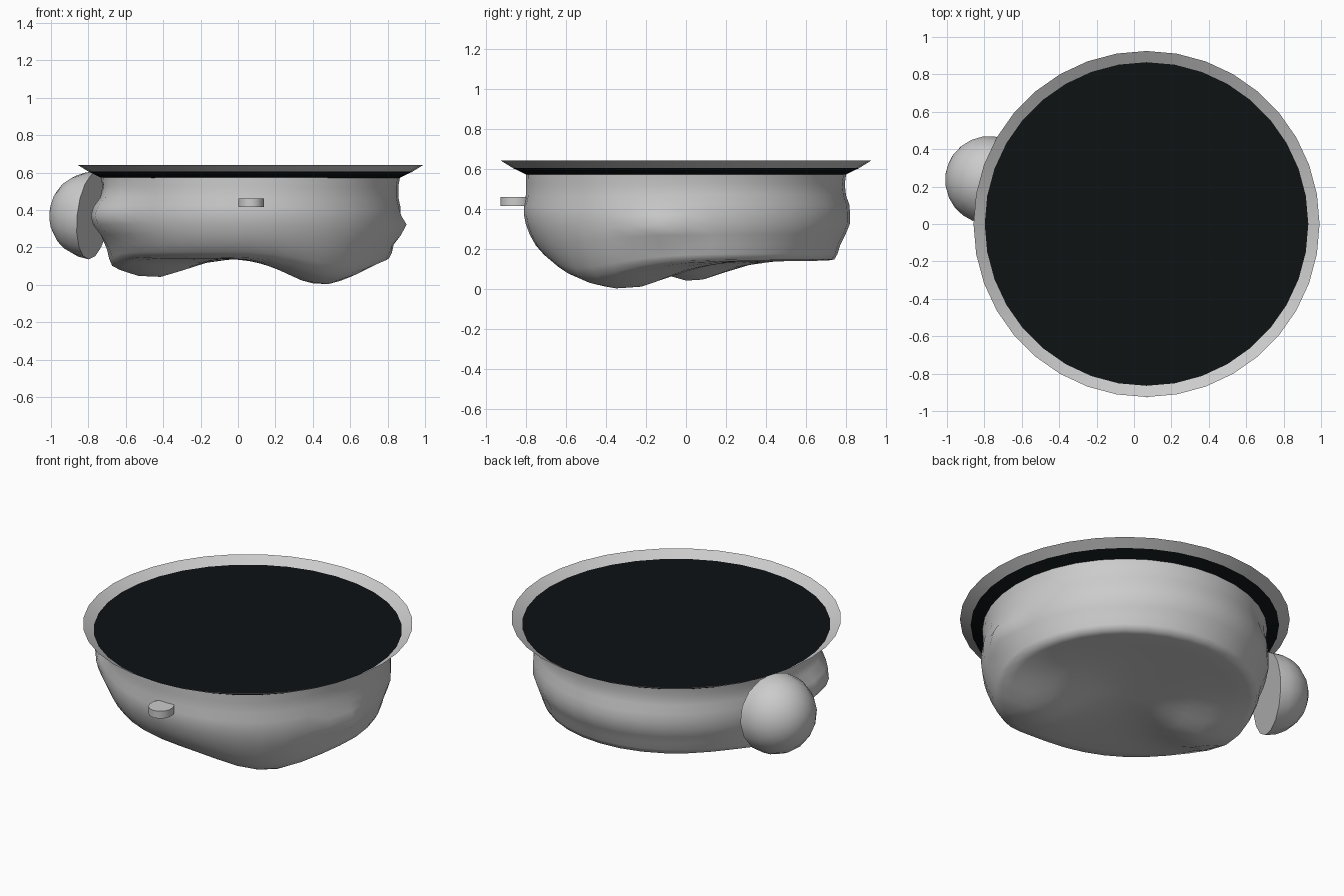
import bpy, bmesh, math
from mathutils import Vector

if "Cube" in bpy.data.objects:
    bpy.data.objects.remove(bpy.data.objects["Cube"])

CX, SEG = 0.067, 36


def finish(name, bm, angle=40, mat=None):
    bmesh.ops.recalc_face_normals(bm, faces=bm.faces)
    me = bpy.data.meshes.new(name)
    bm.to_mesh(me)
    bm.free()
    ob = bpy.data.objects.new(name, me)
    bpy.context.collection.objects.link(ob)
    if mat:
        me.materials.append(mat)
    bpy.context.view_layer.objects.active = ob
    for o in bpy.data.objects:
        o.select_set(o == ob)
    bpy.ops.object.shade_smooth_by_angle(angle=math.radians(angle))
    return ob


def loft(bm, rings):
    for a, b in zip(rings, rings[1:]):
        for i in range(len(a)):
            j = (i + 1) % len(a)
            bm.faces.new((a[i], a[j], b[j], b[i]))


def ring(bm, r, z):
    return [bm.verts.new((CX + r * math.cos(2 * math.pi * i / SEG),
                          r * math.sin(2 * math.pi * i / SEG), z)) for i in range(SEG)]


def bump(dx, dy, sx, sy):
    return math.exp(-(dx / sx) ** 2 - (dy / sy) ** 2)


def floor_z(x, y):
    # two swollen lumps under an otherwise level base
    return 0.142 - 0.141 * bump(x - 0.45, y + 0.32, 0.26, 0.33) \
        - 0.105 * bump(x + 0.46, y - 0.03, 0.24, 0.22)


# lumpy bowl body: (radius, front radius, depth from top 0..1)
profile = [(.80, .80, 0), (.79, .80, .12), (.79, .80, .25), (.80, .81, .36),
           (.80, .81, .47), (.80, .80, .58), (.785, .78, .70), (.765, .75, .82),
           (.755, .71, .92), (.74, .67, .985), (.70, .60, 1), (.60, .50, 1),
           (.48, .40, 1), (.36, .30, 1), (.24, .20, 1), (.12, .10, 1)]
TOP = 0.58
bm = bmesh.new()
rings = []
for r0, r1, t in profile:
    row = []
    for i in range(SEG):
        a = 2 * math.pi * i / SEG
        front = max(0, -math.sin(a)) ** 1.2
        r = r0 + (r1 - r0) * front
        z = TOP + (0.14 - TOP) * t
        if t < 1:
            da = (a - math.radians(198) + math.pi) % (2 * math.pi) - math.pi
            r += 0.085 * bump(da, z - 0.37, 0.28, 0.10)       # left bulge
            db = (a - math.radians(350) + math.pi) % (2 * math.pi) - math.pi
            r += 0.05 * bump(db, z - 0.31, 0.12, 0.06)        # right spur
            r += 0.02 * bump(a - math.pi / 2, z - 0.36, 0.8, 0.12)
        x, y = CX + r * math.cos(a), r * math.sin(a)
        row.append(bm.verts.new((x, y, TOP + (floor_z(x, y) - TOP) * t)))
    rings.append(row)
loft(bm, rings)
c = bm.verts.new((CX, 0, floor_z(CX, 0)))
last = rings[-1]
for i in range(SEG):
    bm.faces.new((last[i], last[(i + 1) % SEG], c))
finish("bowl_body", bm, 60)

# flared grey rim
bm = bmesh.new()
loft(bm, [ring(bm, .865, .605), ring(bm, .925, .642)])
rim = finish("flared_rim", bm)

# black filling, with its tapered underside
black = bpy.data.materials.new("black")
black.diffuse_color = (0.004, 0.006, 0.007, 1)
black.use_nodes = True
black.node_tree.nodes["Principled BSDF"].inputs["Base Color"].default_value = black.diffuse_color
bm = bmesh.new()
low, high = ring(bm, .79, .568), ring(bm, .865, .605)
loft(bm, [low, high])
bm.faces.new(high)
finish("dark_filling", bm, 20, black)

# half dome on the left side
bm = bmesh.new()
bmesh.ops.create_uvsphere(bm, u_segments=16, v_segments=12, radius=0.235)
geom = bm.verts[:] + bm.edges[:] + bm.faces[:]
bmesh.ops.bisect_plane(bm, geom=geom, plane_co=(0, 0, 0), plane_no=(0, 0, 1),
                       clear_inner=True, dist=1e-4)
bmesh.ops.holes_fill(bm, edges=[e for e in bm.edges if e.is_boundary])
dome = finish("side_dome", bm, 40)
dome.rotation_euler = Vector((-0.92, 0.36, 0.1)).to_track_quat('Z', 'Y').to_euler()
dome.location = (-0.775, 0.235, 0.37)

# small rounded tab on the front
bm = bmesh.new()
bmesh.ops.create_cone(bm, cap_ends=True, segments=14, radius1=0.07, radius2=0.07, depth=0.045)
tab = finish("front_tab", bm, 40)
tab.scale = (1, 1.1, 1)
tab.location = (0.07, -0.85, 0.438)
